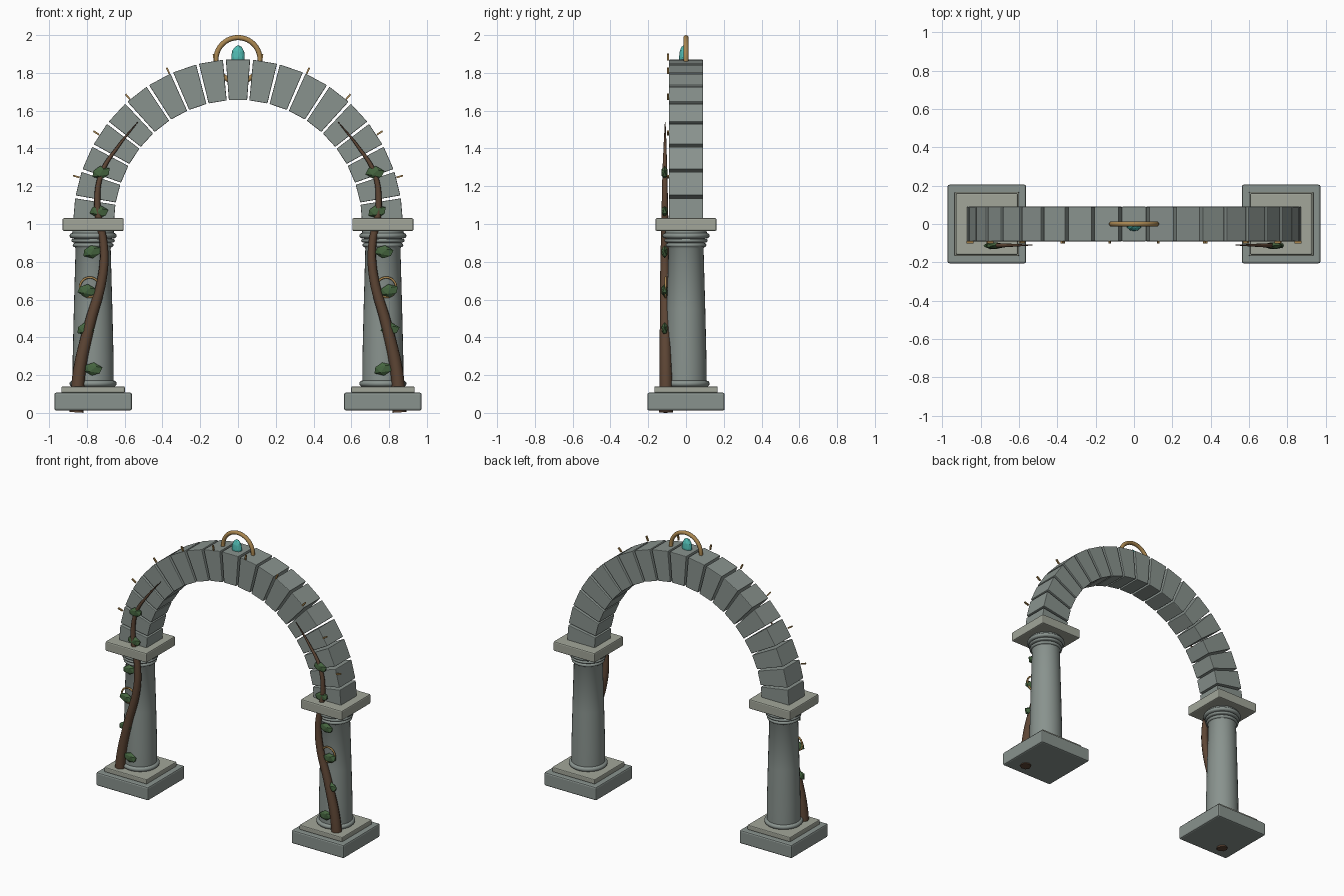
import bpy, bmesh, math
from mathutils import Vector, Matrix

if "Cube" in bpy.data.objects:
    bpy.data.objects.remove(bpy.data.objects["Cube"])


def mat(name, r, g, b):
    m = bpy.data.materials.new(name)
    m.diffuse_color = (r, g, b, 1)
    m.use_nodes = True
    m.node_tree.nodes["Principled BSDF"].inputs["Base Color"].default_value = m.diffuse_color
    return m


STONE = mat("stone", 0.25, 0.29, 0.27)
PALE = mat("pale_stone", 0.36, 0.38, 0.32)
GOLD = mat("gold", 0.40, 0.24, 0.08)
BARK = mat("bark", 0.11, 0.06, 0.035)
LEAF = mat("leaf", 0.06, 0.13, 0.05)
TEAL = mat("teal", 0.08, 0.50, 0.45)


def finish(name, bm, m, smooth=False):
    bmesh.ops.recalc_face_normals(bm, faces=bm.faces)
    me = bpy.data.meshes.new(name)
    bm.to_mesh(me)
    bm.free()
    me.materials.append(m)
    ob = bpy.data.objects.new(name, me)
    bpy.context.collection.objects.link(ob)
    if smooth:
        bpy.context.view_layer.objects.active = ob
        bpy.ops.object.select_all(action='DESELECT')
        ob.select_set(True)
        bpy.ops.object.shade_smooth_by_angle(angle=math.radians(35))
    return ob


def bevel(ob, w):
    b = ob.modifiers.new("bevel", 'BEVEL')
    b.width, b.segments = w, 2


def box(name, centre, size, m, bev=0.0, rot=Matrix()):
    bm = bmesh.new()
    bmesh.ops.create_cube(bm, size=1, matrix=Matrix.Translation(centre) @ rot @ Matrix.Diagonal((*size, 1)))
    ob = finish(name, bm, m)
    if bev:
        bevel(ob, bev)
    return ob


def lathe(name, x, profile, m, seg=32):
    bm = bmesh.new()
    rings = [[bm.verts.new((x + r * math.cos(2 * math.pi * i / seg), r * math.sin(2 * math.pi * i / seg), z))
              for i in range(seg)] for r, z in profile]
    for a, b in zip(rings, rings[1:]):
        for i in range(seg):
            j = (i + 1) % seg
            bm.faces.new((a[i], a[j], b[j], b[i]))
    bm.faces.new(rings[0])
    bm.faces.new(rings[-1])
    return finish(name, bm, m, True)


def roll(r, z, h):
    # half-round moulding profile
    return [(r - h + h * math.sin(math.pi * i / 6), z - h * math.cos(math.pi * i / 6)) for i in range(7)]


def ring(name, loc, major, minor):
    # torus standing in the xz plane
    bpy.ops.mesh.primitive_torus_add(location=loc, rotation=(math.pi / 2, 0, 0), major_radius=major,
                                     minor_radius=minor, major_segments=40, minor_segments=10)
    ob = bpy.context.object
    ob.name = name
    ob.data.materials.append(GOLD)
    bpy.ops.object.shade_smooth_by_angle(angle=math.radians(60))


def blob(name, loc, size, m, sub, tilt=0.0):
    bm = bmesh.new()
    bmesh.ops.create_icosphere(bm, subdivisions=sub, radius=1, matrix=Matrix.Translation(loc)
                               @ Matrix.Rotation(tilt, 4, 'Y') @ Matrix.Diagonal((*size, 1)))
    finish(name, bm, m)


def vine(name, points):
    cu = bpy.data.curves.new(name, 'CURVE')
    cu.dimensions = '3D'
    cu.bevel_depth, cu.bevel_resolution = 1.0, 2
    cu.use_fill_caps = True
    cu.resolution_u = 6
    sp = cu.splines.new('BEZIER')
    sp.bezier_points.add(len(points) - 1)
    for p, (x, y, z, r) in zip(sp.bezier_points, points):
        p.co, p.radius = (x, y, z), r
        p.handle_left_type = p.handle_right_type = 'AUTO'
    cu.materials.append(BARK)
    ob = bpy.data.objects.new(name, cu)
    bpy.context.collection.objects.link(ob)


PX = 0.767
VINE = [(-.855, -.105, .003, .037), (-.84, -.107, .22, .034), (-.785, -.11, .47, .029), (-.718, -.112, .72, .025),
        (-.71, -.112, .88, .022), (-.745, -.112, 1.1, .017), (-.722, -.112, 1.27, .013),
        (-.635, -.111, 1.41, .008), (-.53, -.11, 1.54, .002)]
LEAVES = [(-.768, .232), (-.805, .445), (-.80, .647), (-.773, .853), (-.736, 1.066), (-.725, 1.272)]

for s, side in ((1, "left"), (-1, "right")):
    x = -PX * s
    # Pillar
    box(side + "_plinth", (x, 0, .06), (.41, .41, .095), STONE, .01)
    box(side + "_plinth_step", (x, 0, .123), (.336, .336, .034), PALE, .006)
    shaft = (roll(.125, .155, .016) + [(.109, .175), (.108, .3), (.102, .55), (.093, .87)]
             + roll(.108, .888, .011) + [(.095, .9)] + roll(.115, .912, .009)
             + [(.1, .922)] + roll(.125, .938, .014) + [(.108, .97)])
    lathe(side + "_column", x, shaft, STONE)
    box(side + "_capital_slab", (x, 0, .997), (.324, .324, .068), PALE, .008)
    # Climbing vine, leaves and tie ring
    vine(side + "_vine", [(px * s, y, z, r) for px, y, z, r in VINE])
    for i, (lx, z) in enumerate(LEAVES):
        blob(f"{side}_leaf_{i}", (lx * s, -.113, z), (.054, .019, .035), LEAF, 1, .15 * s * (-1) ** i)
    ring(side + "_tie_ring", (-.785 * s, -.108, .665), .052, .006)

# Arch stones
N, RI, RO, D = 19, .657, .873, .09
for k in range(N):
    mid, half = math.pi * (k + .5) / N, math.radians(4.22)
    bm = bmesh.new()
    vs = [bm.verts.new((r * math.cos(a), -D, 1 + r * math.sin(a)))
          for r, a in ((RI, mid - half), (RO, mid - half), (RO, mid + half), (RI, mid + half))]
    f = bm.faces.new(vs)
    ext = bmesh.ops.extrude_face_region(bm, geom=[f])
    bmesh.ops.translate(bm, vec=(0, 2 * D, 0),
                        verts=[v for v in ext['geom'] if isinstance(v, bmesh.types.BMVert)])
    bevel(finish(f"arch_stone_{k}", bm, STONE), .004)

# Small gold pegs around the outer rim
for k in range(1, 11):
    a = math.pi * k / 11
    box(f"rim_peg_{k}", (.892 * math.cos(a), -.095, 1 + .892 * math.sin(a)), (.036, .011, .009), GOLD,
        rot=Matrix.Rotation(-a, 4, 'Y'))

# Crown ring and gem
ring("crown_ring", (0, 0, 1.87), .117, .0135)
blob("crown_gem", (0, -.012, 1.882), (.037, .025, .065), TEAL, 2)
